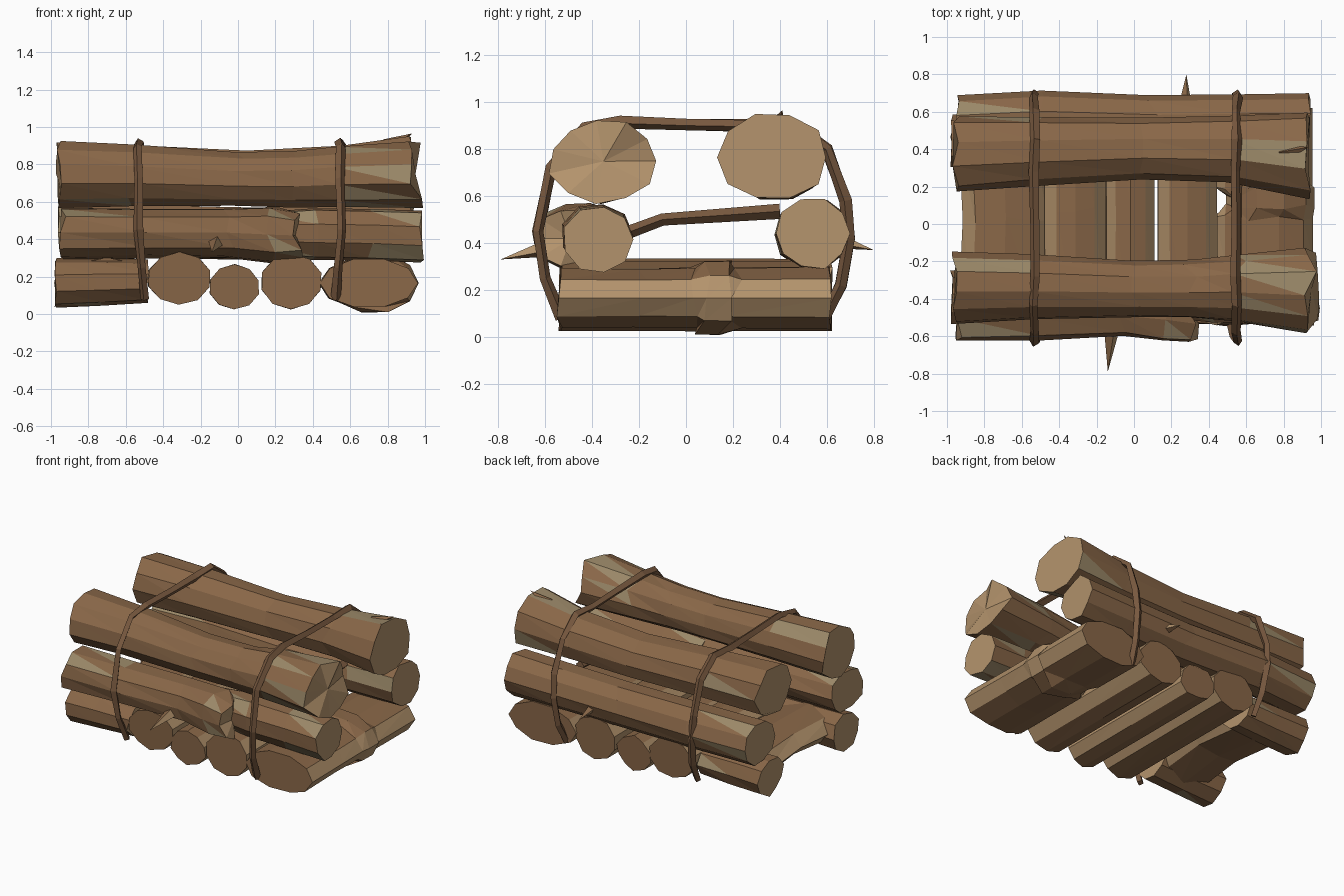
import bpy, bmesh, math, random
from mathutils import Vector

if "Cube" in bpy.data.objects:
    bpy.data.objects.remove(bpy.data.objects["Cube"])

random.seed(4)


def material(name, color):
    m = bpy.data.materials.new(name)
    m.diffuse_color = (*color, 1)
    m.use_nodes = True
    m.node_tree.nodes["Principled BSDF"].inputs["Base Color"].default_value = m.diffuse_color
    return m


BARK = material("bark", (0.25, 0.135, 0.064))
PALE = material("bare_wood", (0.33, 0.25, 0.14))
CUT = material("cut_wood", (0.45, 0.29, 0.15))
STRAP = material("strap", (0.19, 0.1, 0.05))


# Faces turned towards the two ends of the stack are paler, like cut wood
def finish(name, bm):
    bmesh.ops.recalc_face_normals(bm, faces=bm.faces)
    bm.normal_update()
    for f in bm.faces:
        if abs(f.normal.x) > 0.65:
            f.material_index = 2
    me = bpy.data.meshes.new(name)
    bm.to_mesh(me)
    bm.free()
    for m in (BARK, PALE, CUT):
        me.materials.append(m)
    ob = bpy.data.objects.new(name, me)
    bpy.context.collection.objects.link(ob)


# Log: stations are (position along axis, side centre, height centre, side radius, height radius)
def log(name, axis, stations, sides=10, jag=(0.015, 0.015), rough=0.04, pale=0.0, turn=0.0):
    bm = bmesh.new()
    rings = []
    last = len(stations) - 1
    lump = [1 + random.uniform(-rough, rough) for _ in range(sides)]
    for k, (t, u, v, ru, rv) in enumerate(stations):
        end_jag = jag[0] if k == 0 else jag[1] if k == last else 0.04
        ring = []
        for i in range(sides):
            a = 2 * math.pi * i / sides + turn
            f = lump[i] + random.uniform(-rough, rough) / 2
            p, q = u + ru * f * math.cos(a), v + rv * f * math.sin(a)
            s = t + random.uniform(-end_jag, end_jag)
            ring.append(bm.verts.new((s, p, q) if axis == "x" else (p, s, q)))
        rings.append(ring)
    for k in range(last):
        for i in range(sides):
            j = (i + 1) % sides
            a, b, c, d = rings[k][i], rings[k][j], rings[k + 1][j], rings[k + 1][i]
            for tri in ((a, b, c), (a, c, d)):
                f = bm.faces.new(tri)
                if k in (0, last - 1) and random.random() < pale:
                    f.material_index = 1
    # flat cap on clean cuts, faceted fan on broken ends
    for ring, j in ((rings[0], jag[0]), (rings[-1], jag[1])):
        if j < 0.03:
            bm.faces.new(ring)
            continue
        c = bm.verts.new(sum((w.co for w in ring), Vector()) / sides)
        for i in range(sides):
            bm.faces.new((ring[i], ring[(i + 1) % sides], c))
    finish(name, bm)


# Upper pair
log("upper_front_log", "x", [
    (-0.96, -0.335, 0.75, 0.195, 0.18), (-0.55, -0.335, 0.745, 0.175, 0.165),
    (0.0, -0.345, 0.725, 0.155, 0.145), (0.3, -0.345, 0.725, 0.155, 0.15),
    (0.56, -0.34, 0.74, 0.18, 0.165), (0.95, -0.35, 0.75, 0.23, 0.18)],
    jag=(0.02, 0.04), pale=0.3, sides=11, rough=0.05)
log("upper_back_log", "x", [
    (-0.95, 0.375, 0.745, 0.205, 0.175), (-0.52, 0.39, 0.74, 0.185, 0.165),
    (0.05, 0.405, 0.725, 0.165, 0.15), (0.53, 0.4, 0.74, 0.18, 0.165),
    (0.93, 0.37, 0.765, 0.235, 0.19)], jag=(0.02, 0.015), pale=0.25)

# Middle pair; the front one is a broken log lying against a second piece
log("middle_back_log", "x", [
    (-0.95, 0.53, 0.435, 0.16, 0.145), (-0.5, 0.55, 0.44, 0.165, 0.145),
    (0.1, 0.535, 0.43, 0.155, 0.14), (0.55, 0.54, 0.435, 0.155, 0.145),
    (0.93, 0.54, 0.44, 0.16, 0.15)], pale=0.2)
log("middle_front_log", "x", [
    (-0.94, -0.45, 0.435, 0.185, 0.14), (-0.5, -0.445, 0.435, 0.18, 0.135),
    (-0.05, -0.44, 0.435, 0.165, 0.135), (0.18, -0.46, 0.425, 0.175, 0.155),
    (0.31, -0.49, 0.42, 0.15, 0.13)], jag=(0.02, 0.04), rough=0.06, pale=0.15)
log("middle_front_short_log", "x", [
    (0.1, -0.38, 0.43, 0.12, 0.12), (0.42, -0.38, 0.43, 0.155, 0.145),
    (0.7, -0.38, 0.425, 0.15, 0.145), (0.98, -0.375, 0.415, 0.15, 0.145)], sides=9, pale=0.35)

# Bottom row of cross logs: x, z, radii
for n, x, z, rx, rz in ((1, -0.315, 0.19, 0.172, 0.14), (2, -0.02, 0.145, 0.137, 0.12),
                        (3, 0.285, 0.175, 0.165, 0.148)):
    log(f"cross_log_{n}", "y", [(-0.53, x, z, rx, rz), (0.05, x, z, rx, rz),
                                (0.61, x, z, rx, rz)], rough=0.02, turn=0.3)
# Wide right-hand log with a knot round its middle
log("cross_log_right", "y", [
    (-0.54, 0.70, 0.165, 0.26, 0.135), (-0.2, 0.695, 0.165, 0.26, 0.13),
    (0.05, 0.695, 0.165, 0.26, 0.135), (0.075, 0.73, 0.165, 0.235, 0.165),
    (0.17, 0.73, 0.165, 0.235, 0.165), (0.2, 0.695, 0.165, 0.26, 0.135),
    (0.61, 0.695, 0.165, 0.26, 0.14)], rough=0.015, jag=(0.02, 0.01))

# Left end of the bottom row: two stubs joined by a flat split log
for name, y in (("stub_front", -0.4), ("stub_back", 0.44)):
    log(name, "x", [(-0.97, y, 0.165, 0.145, 0.13), (-0.75, y, 0.17, 0.14, 0.125),
                    (-0.49, y, 0.175, 0.14, 0.115)], sides=9, pale=0.1)
log("split_log_left", "y", [
    (-0.42, -0.70, 0.18, 0.23, 0.12), (0.0, -0.685, 0.2, 0.225, 0.1),
    (0.44, -0.70, 0.18, 0.23, 0.12)], sides=8, rough=0.02)


# Straps run over the stack, hanging down both sides, slightly uneven
def strap(name, path, width, wobble=0.008):
    cu = bpy.data.curves.new(name, "CURVE")
    cu.dimensions = "3D"
    cu.bevel_depth = width
    cu.bevel_resolution = 0
    cu.use_fill_caps = True
    cu.materials.append(STRAP)
    sp = cu.splines.new("POLY")
    sp.points.add(len(path) - 1)
    for pt, (x, y, z) in zip(sp.points, path):
        pt.co = (x + random.uniform(-wobble, wobble), y, z, 1)
        pt.radius = random.uniform(0.85, 1.15)
    sp.use_smooth = False
    ob = bpy.data.objects.new(name, cu)
    bpy.context.collection.objects.link(ob)


LOOP = [(-0.53, 0.08), (-0.6, 0.25), (-0.63, 0.45), (-0.575, 0.72), (-0.43, 0.89), (-0.28, 0.915),
        (0.0, 0.905), (0.28, 0.9), (0.45, 0.91), (0.6, 0.8), (0.68, 0.58), (0.695, 0.42),
        (0.66, 0.22), (0.59, 0.08)]
strap("strap_left", [(-0.535 + 0.1 * max(0, 0.4 - z), y, z) for y, z in LOOP], 0.025)
strap("strap_right", [(0.55 - 0.1 * max(0, 0.4 - z), y, z) for y, z in LOOP], 0.025)
strap("inner_tie", [(0.55, -0.26, 0.44), (0.55, -0.1, 0.5), (0.55, 0.4, 0.535)], 0.03)


# Splinters: thin spikes sticking out of the middle logs, and a chip at the upper back end
def spike(name, base, tip, r):
    bm = bmesh.new()
    base, tip = Vector(base), Vector(tip)
    d = (tip - base).normalized()
    side = d.cross(Vector((0.3, 0.2, 1))).normalized()
    up = d.cross(side)
    ring = [bm.verts.new(base + r * (side * math.cos(a) + up * math.sin(a)))
            for a in (0, 1.57, 3.14, 4.71)]
    top = bm.verts.new(tip)
    for i in range(4):
        bm.faces.new((ring[i], ring[(i + 1) % 4], top))
    bm.faces.new(ring)
    finish(name, bm)


spike("splinter_front", (-0.12, -0.58, 0.38), (-0.14, -0.79, 0.33), 0.04)
spike("splinter_back", (0.275, 0.64, 0.41), (0.28, 0.8, 0.37), 0.035)
spike("end_chip", (0.8, 0.38, 0.89), (0.93, 0.41, 0.965), 0.05)
